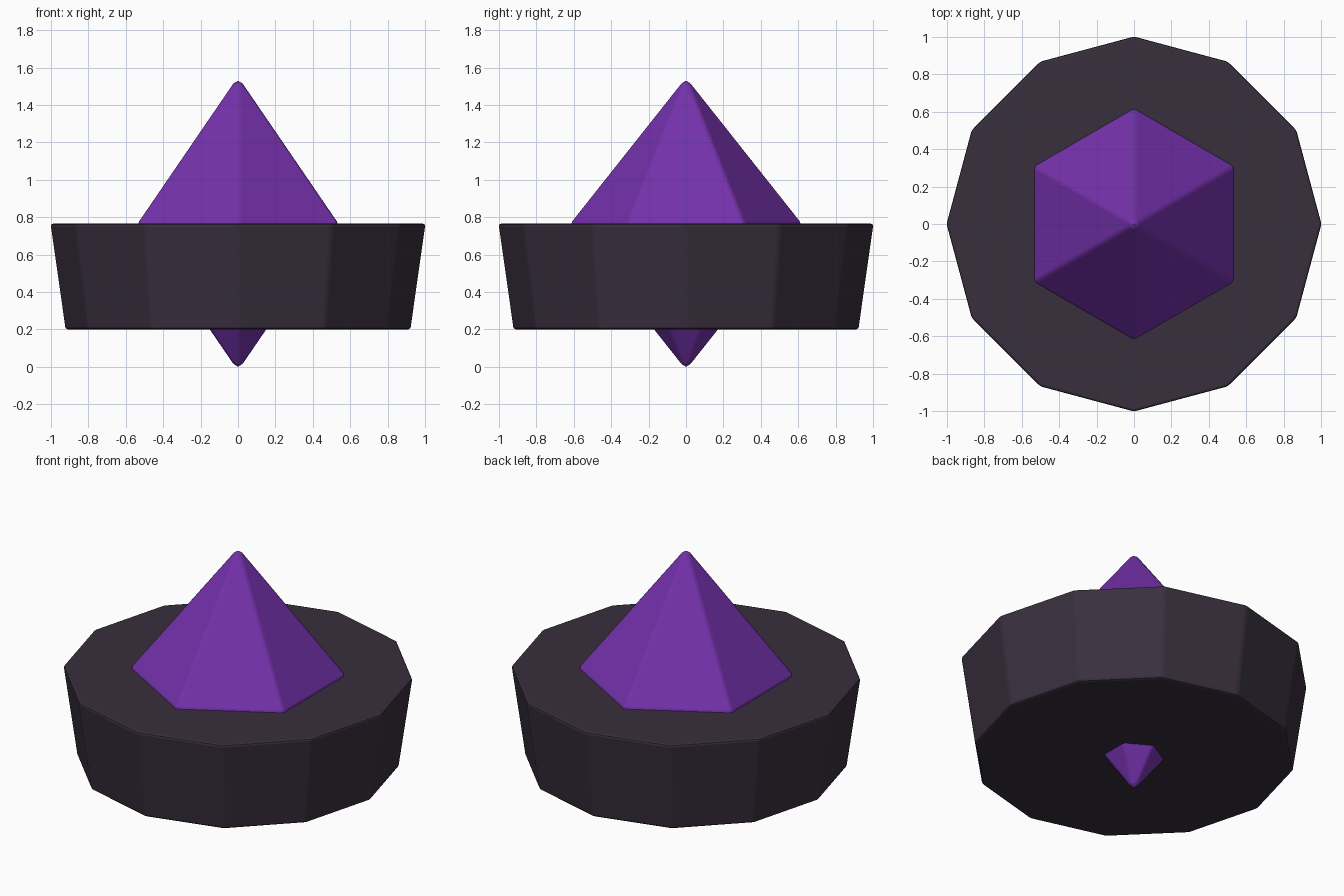
import bpy
import bmesh
import math

cube = bpy.data.objects.get("Cube")
if cube:
    bpy.data.objects.remove(cube, do_unlink=True)


def make_material(name, color):
    mat = bpy.data.materials.new(name)
    mat.use_nodes = True
    mat.diffuse_color = color
    mat.node_tree.nodes["Principled BSDF"].inputs["Base Color"].default_value = color
    return mat


def lathe(name, sides, start, profile, bevel, size, bottom, mat):
    """Join rings of (radius, z), bevel every edge, then fit to the given size."""
    bm = bmesh.new()
    rings = []
    for radius, z in profile:
        count = sides if radius > 0 else 1
        angles = [start + math.tau * i / sides for i in range(count)]
        rings.append([bm.verts.new((radius * math.cos(a), radius * math.sin(a), z))
                      for a in angles])
    for low, high in zip(rings, rings[1:]):
        for i in range(sides):
            j = (i + 1) % sides
            corners = [low[i % len(low)], low[j % len(low)],
                       high[j % len(high)], high[i % len(high)]]
            bm.faces.new(list(dict.fromkeys(corners)))
    for ring in (rings[0], rings[-1]):
        if len(ring) > 1:
            bm.faces.new(ring)
    bmesh.ops.recalc_face_normals(bm, faces=bm.faces[:])
    bmesh.ops.bevel(bm, geom=bm.verts[:] + bm.edges[:], offset=bevel,
                    segments=2, profile=0.5, affect='EDGES', clamp_overlap=True)
    # Fit the softened shape to its overall size
    for axis in range(3):
        values = [v.co[axis] for v in bm.verts]
        low, span = min(values), max(values) - min(values)
        base = bottom if axis == 2 else -size[axis] / 2
        for v in bm.verts:
            v.co[axis] = base + (v.co[axis] - low) * size[axis] / span
    mesh = bpy.data.meshes.new(name)
    bm.to_mesh(mesh)
    bm.free()
    mesh.materials.append(mat)
    obj = bpy.data.objects.new(name, mesh)
    bpy.context.collection.objects.link(obj)
    return obj


stone = make_material("dark_stone", (0.040, 0.029, 0.048, 1))
purple = make_material("purple_crystal", (0.175, 0.031, 0.410, 1))

# Tapered twelve-sided base
lathe("base_drum", 12, 0, [(0.92, 0.2), (1.0, 0.765)], 0.014,
      (2.0, 2.0, 0.565), 0.2, stone)

# Six-sided double-pointed crystal through the base
lathe("crystal", 6, math.pi / 2, [(0, -0.02), (0.62, 0.765), (0, 1.55)], 0.014,
      (1.065, 1.225, 1.53), 0.0, purple)
